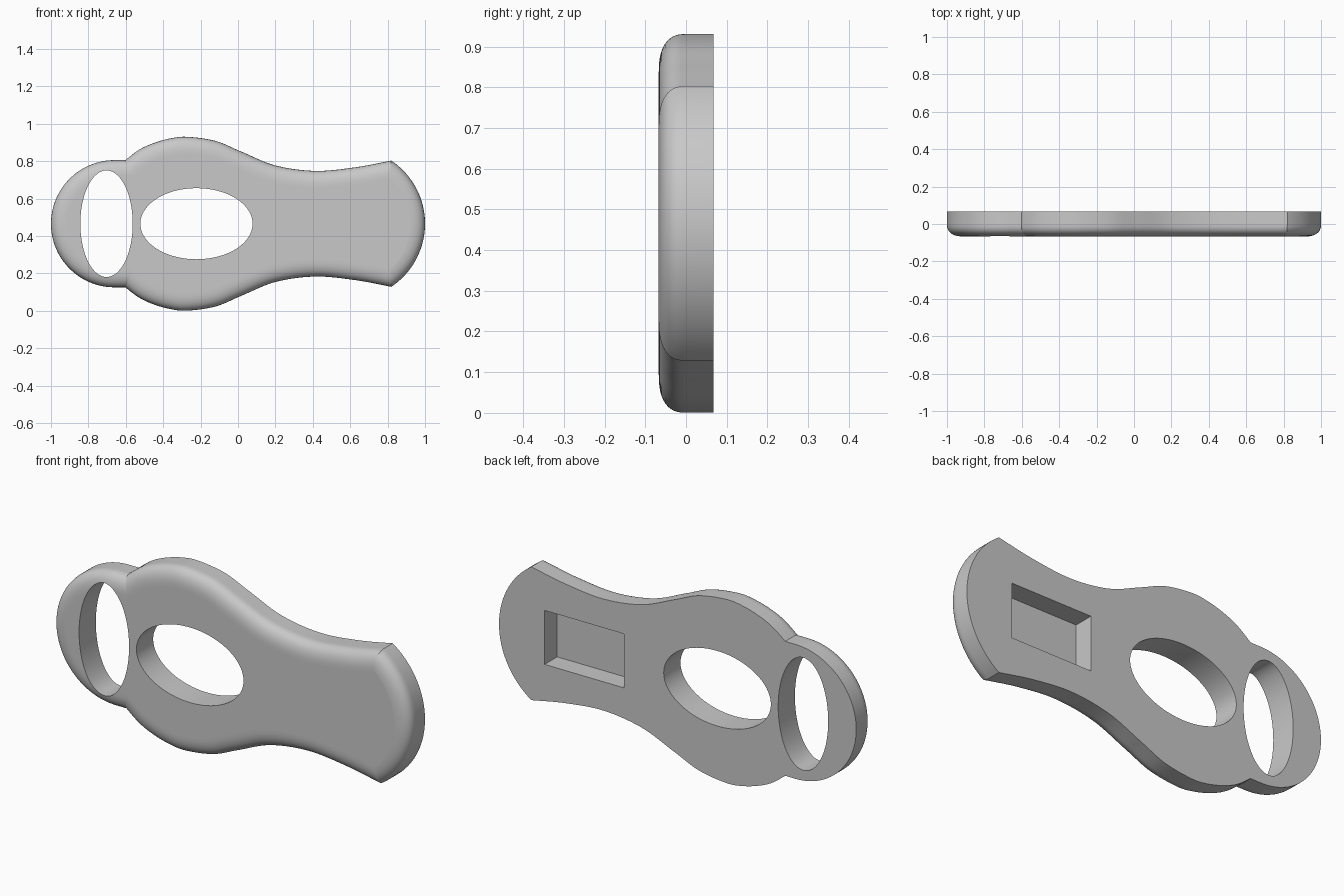
import bpy, bmesh, math
from mathutils import Vector

cube = bpy.data.objects.get("Cube")
if cube:
    bpy.data.objects.remove(cube, do_unlink=True)

MID = 0.4655     # height of the long axis
HALF = 0.067     # half thickness
ROUND_IN, ROUND_DEEP, STEPS = 0.095, 0.066, 12

grey = bpy.data.materials.new("plain grey")
grey.use_nodes = True
grey.diffuse_color = (0.58, 0.58, 0.58, 1)
grey.node_tree.nodes["Principled BSDF"].inputs["Base Color"].default_value = (0.58, 0.58, 0.58, 1)


def finish(name, bm):
    bm.normal_update()
    bmesh.ops.recalc_face_normals(bm, faces=bm.faces)
    mesh = bpy.data.meshes.new(name)
    bm.to_mesh(mesh)
    bm.free()
    mesh.materials.append(grey)
    obj = bpy.data.objects.new(name, mesh)
    bpy.context.collection.objects.link(obj)
    return obj


def rounded_plate(name, path, front=-HALF, back=HALF):
    """Plate bounded by a counter-clockwise open path, its front edge rounded; the ends join flat."""
    n = len(path)
    inward = []
    for i in range(n):
        t = (path[min(i + 1, n - 1)] - path[max(i - 1, 0)]).normalized()
        inward.append(Vector((-t.y, t.x)))
    inward[0] = Vector((0, inward[0].y))
    inward[-1] = Vector((0, inward[-1].y))
    levels = [(0, back)]
    for k in range(STEPS + 1):
        a = math.pi / 2 * k / STEPS
        c, s = max(math.cos(a), 0) ** 0.8, math.sin(a) ** 0.8
        levels.append((ROUND_IN * (1 - c), front + ROUND_DEEP * (1 - s)))
    bm = bmesh.new()
    rings = []
    for inset, y in levels:
        pts = [p + d * inset for p, d in zip(path, inward)]
        rings.append([bm.verts.new((p.x, y, p.y)) for p in pts])
    for a, b in zip(rings, rings[1:]):
        for i in range(n):
            j = (i + 1) % n
            bm.faces.new((a[i], a[j], b[j], b[i]))
    bm.faces.new(rings[0])
    bm.faces.new(rings[-1])
    return finish(name, bm)


def smooth_curve(points, per=12):
    """Catmull-Rom curve through the inner points."""
    out = []
    for a, b, c, d in zip(points, points[1:], points[2:], points[3:]):
        for k in range(per):
            t = k / per
            out.append(0.5 * (2 * b + (c - a) * t + (2 * a - 5 * b + 4 * c - d) * t * t
                              + (3 * b - a - 3 * c + d) * t ** 3))
    return out + [points[-2]]


def arc(cx, r, start, end, n):
    angles = [math.radians(start + (end - start) * k / n) for k in range(n + 1)]
    return [Vector((cx + r * math.cos(a), MID + r * math.sin(a))) for a in angles]


def combine(obj, other, operation):
    mod = obj.modifiers.new(operation.lower(), "BOOLEAN")
    mod.operation, mod.solver, mod.object = operation, "EXACT", other
    bpy.context.view_layer.objects.active = obj
    bpy.ops.object.modifier_apply(modifier=mod.name)
    bpy.data.objects.remove(other, do_unlink=True)


def oval_cutter(name, x, rx, rz):
    bm = bmesh.new()
    bmesh.ops.create_cone(bm, cap_ends=True, segments=96, radius1=1, radius2=1, depth=1)
    for v in bm.verts:
        v.co = (x + rx * v.co.x, v.co.z, MID + rz * v.co.y)
    return finish(name, bm)


# Waisted body: upper edge, mirrored for the lower edge
half_edge = [(-0.72, 0.70), (-0.66, 0.755), (-0.61, 0.799), (-0.53, 0.86), (-0.45, 0.897),
             (-0.36, 0.922), (-0.27, 0.93), (-0.12, 0.908), (0.02, 0.85), (0.2, 0.777),
             (0.41, 0.748), (0.62, 0.766), (0.82, 0.803), (1.1, 0.86), (1.3, 0.9)]
upper = smooth_curve([Vector(p) for p in half_edge])
lower = [Vector((p.x, 2 * MID - p.y)) for p in upper]
plate = rounded_plate("bottle_opener_plate", lower + upper[::-1])

# Curved right end: trims the body
end_arc = arc(0.5945, 0.4055, -70, 70, 60)
tail = (end_arc[-1] - end_arc[-2]).normalized() * 1.6
tail_low = Vector((tail.x, -tail.y))
steps = [k / 12 for k in range(1, 13)]
end_path = [end_arc[0] + tail_low * s for s in steps[::-1]] + end_arc + [end_arc[-1] + tail * s for s in steps]
combine(plate, rounded_plate("end_trim", end_path, -HALF - 0.0004, 0.1), "INTERSECT")

# Round left end
ring_arc = arc(-0.66, 0.34, 90, 270, 72)
ring_path = [Vector((-0.57, MID + 0.34))] + ring_arc + [Vector((-0.57, MID - 0.34))]
combine(plate, rounded_plate("ring_end", ring_path), "UNION")

# Two oval holes
combine(plate, oval_cutter("tall_hole", -0.703, 0.14, 0.285), "DIFFERENCE")
combine(plate, oval_cutter("wide_hole", -0.222, 0.30, 0.19), "DIFFERENCE")

# Rectangular pocket in the back
bm = bmesh.new()
bmesh.ops.create_cube(bm, size=1)
for v in bm.verts:
    v.co = (0.522 + 0.445 * v.co.x, HALF + 0.2 * v.co.y, MID + 0.273 * v.co.z)
combine(plate, finish("pocket", bm), "DIFFERENCE")

# Shading
bpy.ops.object.select_all(action="DESELECT")
plate.select_set(True)
bpy.context.view_layer.objects.active = plate
bpy.ops.object.shade_smooth_by_angle(angle=math.radians(25))
weighted = plate.modifiers.new("weighted normals", "WEIGHTED_NORMAL")
weighted.keep_sharp = True
